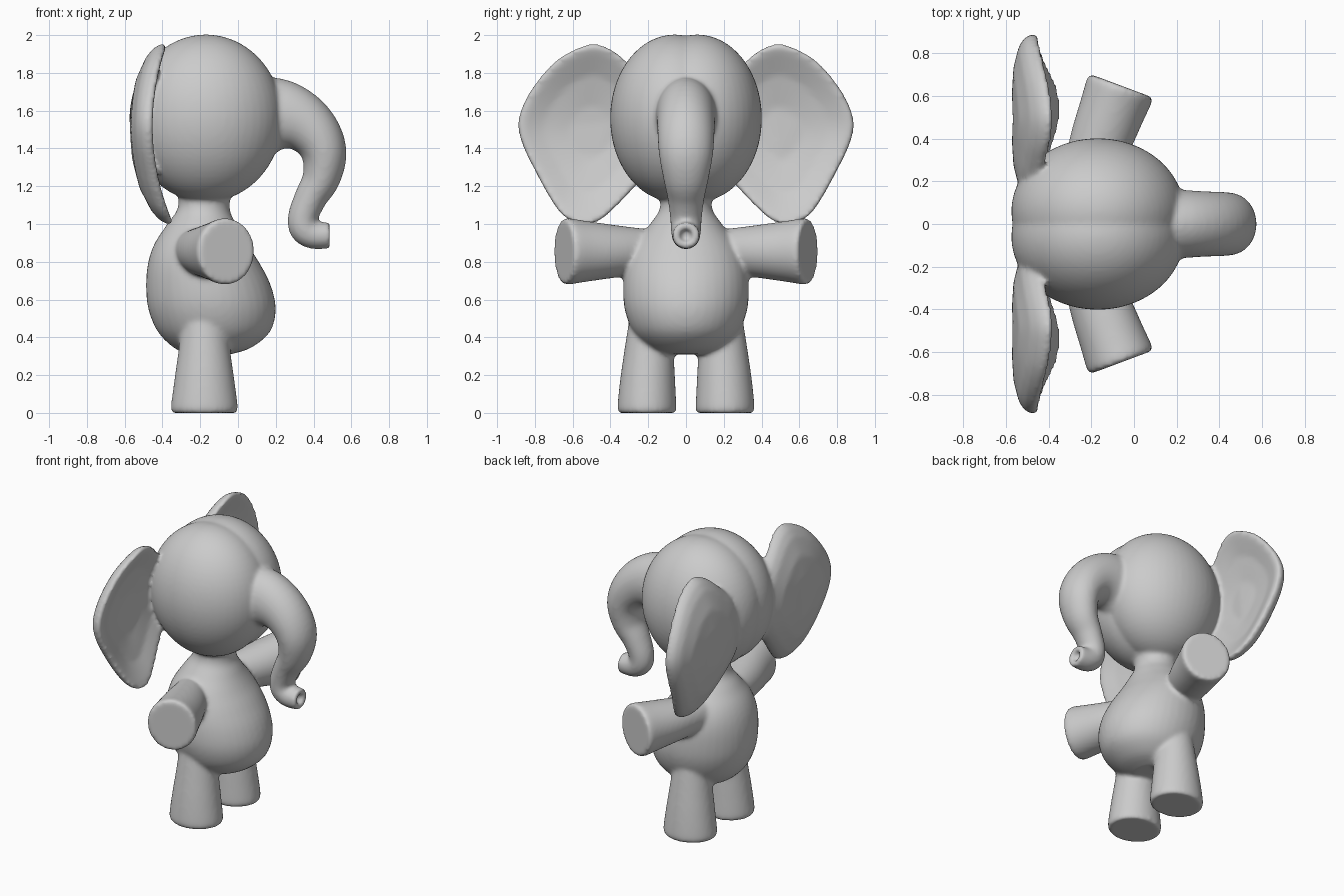
import bpy, bmesh
from math import cos, sin, tau
from mathutils import Vector

if "Cube" in bpy.data.objects:
    bpy.data.objects.remove(bpy.data.objects["Cube"])

bm = bmesh.new()


def spline(rows, n=4, closed=False):
    """Catmull-Rom resampling of rows of numbers."""
    rows = [Vector(r) for r in rows]
    count, out = len(rows), []
    for i in range(count if closed else count - 1):
        if closed:
            a, b, c, d = (rows[(i + k) % count] for k in (-1, 0, 1, 2))
        else:
            a, b, c, d = (rows[min(max(i + k, 0), count - 1)] for k in (-1, 0, 1, 2))
        for k in range(n):
            t = k / n
            out.append(0.5 * (2 * b + (c - a) * t + (2 * a - 5 * b + 4 * c - d) * t * t
                              + (3 * b - a - 3 * c + d) * t ** 3))
    return out if closed else out + [rows[-1]]


def skin(rings):
    """Bridge rings of points into a closed tube."""
    loops = [[bm.verts.new(p) for p in ring] for ring in rings]
    n = len(loops[0])
    for a, b in zip(loops, loops[1:]):
        for i in range(n):
            j = (i + 1) % n
            bm.faces.new((a[i], a[j], b[j], b[i]))
    bm.faces.new(loops[0][::-1])
    bm.faces.new(loops[-1])


def ring(c, u, v, n=40):
    c, u, v = Vector(c), Vector(u), Vector(v)
    return [c + u * cos(tau * i / n) + v * sin(tau * i / n) for i in range(n)]


# Torso and neck: z, back x, front x, half width
torso = [(0.31, -0.26, -0.04, 0.12), (0.345, -0.34, 0.07, 0.2), (0.43, -0.425, 0.17, 0.28),
         (0.55, -0.475, 0.2, 0.325), (0.68, -0.487, 0.172, 0.332), (0.8, -0.475, 0.11, 0.315),
         (0.9, -0.44, 0.045, 0.27), (1.0, -0.375, -0.01, 0.19), (1.1, -0.315, -0.045, 0.135),
         (1.28, -0.34, 0.0, 0.16)]
skin([ring(((a + b) / 2, 0, z), ((b - a) / 2, 0, 0), (0, w, 0)) for z, a, b, w in spline(torso)])

# Trunk: x, z, thickness radius, half width
trunk = spline([(0.08, 1.56, 0.22, 0.17), (0.22, 1.575, 0.195, 0.16), (0.335, 1.54, 0.16, 0.153),
                (0.42, 1.46, 0.135, 0.15), (0.457, 1.36, 0.118, 0.142), (0.44, 1.24, 0.1, 0.12),
                (0.385, 1.14, 0.086, 0.098), (0.345, 1.04, 0.08, 0.085), (0.352, 0.975, 0.08, 0.08),
                (0.405, 0.942, 0.075, 0.076), (0.49, 0.94, 0.068, 0.07)])
rings = []
for i, (x, z, r, w) in enumerate(trunk):
    p, q = trunk[max(i - 1, 0)], trunk[min(i + 1, len(trunk) - 1)]
    t = Vector((q[0] - p[0], 0, q[1] - p[1])).normalized()
    rings.append(ring((x, 0, z), (-t.z * r, 0, t.x * r), (0, w, 0)))
# recessed nostril at the tip
for x, r in ((0.487, 0.036), (0.45, 0.03)):
    rings.append(ring((x, 0, 0.94), (0, 0, r), (0, r, 0)))
skin(rings)

# Ear outline (y, z) and its thickness layers (scale, x offset) from back to front
outline = spline([(0.28, 1.83), (0.38, 1.915), (0.48, 1.955), (0.58, 1.93), (0.69, 1.865),
                  (0.79, 1.755), (0.865, 1.63), (0.89, 1.52), (0.86, 1.4), (0.79, 1.26),
                  (0.73, 1.15), (0.66, 1.05), (0.57, 1.0), (0.47, 1.01), (0.37, 1.09),
                  (0.24, 1.23), (0.15, 1.35), (0.12, 1.52), (0.16, 1.7)], closed=True)
layers = [(0.3, -0.092), (0.6, -0.085), (0.85, -0.06), (0.95, -0.035), (1.0, 0.0),
          (0.98, 0.03), (0.89, 0.028), (0.65, 0.003), (0.3, -0.01)]

for s in (-1, 1):
    # Head lobes, giving a shallow crease along the crown
    lobe = bmesh.ops.create_uvsphere(bm, u_segments=48, v_segments=32, radius=1)['verts']
    for v in lobe:
        v.co = (-0.17 + 0.405 * v.co.x, s * (0.06 + 0.342 * v.co.y), 1.56 + 0.443 * v.co.z)

    # Dished ears
    rings = []
    for k, dx in layers:
        pts = [(0.5 + (y - 0.5) * k, 1.48 + (z - 1.48) * k) for y, z in outline]
        rings.append([(-0.48 + 0.4 * (z - 1.52) ** 2 + dx, s * y, z) for y, z in pts])
    skin(rings)

    # Legs flaring to flat feet
    legs = [(0.0, 0.205, 0.17, 0.15), (0.03, 0.207, 0.177, 0.156), (0.18, 0.203, 0.158, 0.145),
            (0.34, 0.195, 0.136, 0.13), (0.5, 0.18, 0.12, 0.12)]
    skin([ring((-0.178, s * y, z), (a, 0, 0), (0, b, 0)) for z, y, a, b in spline(legs)])

    # Arms reaching outward and slightly forward, with flat ends
    d = Vector((0.35, s * 0.937, 0))
    side = Vector((0.937, -s * 0.35, 0))
    tip = Vector((-0.06, s * 0.648, 0.855))
    arm = [(-0.5, 0.11, 0.115), (-0.3, 0.142, 0.138), (-0.12, 0.155, 0.162),
           (-0.025, 0.162, 0.176), (0.0, 0.155, 0.17)]
    skin([ring(tip + d * t, side * a, (0, 0, b)) for t, a, b in spline(arm)])

bmesh.ops.recalc_face_normals(bm, faces=bm.faces)
mesh = bpy.data.meshes.new("elephant")
bm.to_mesh(mesh)
bm.free()
elephant = bpy.data.objects.new("elephant", mesh)
bpy.context.collection.objects.link(elephant)

# Fuse all parts into one soft skin
fuse = elephant.modifiers.new("fuse", 'REMESH')
fuse.mode = 'VOXEL'
fuse.voxel_size = 0.013
fuse.use_smooth_shade = True
soften = elephant.modifiers.new("soften", 'SMOOTH')
soften.factor = 0.5
soften.iterations = 8
